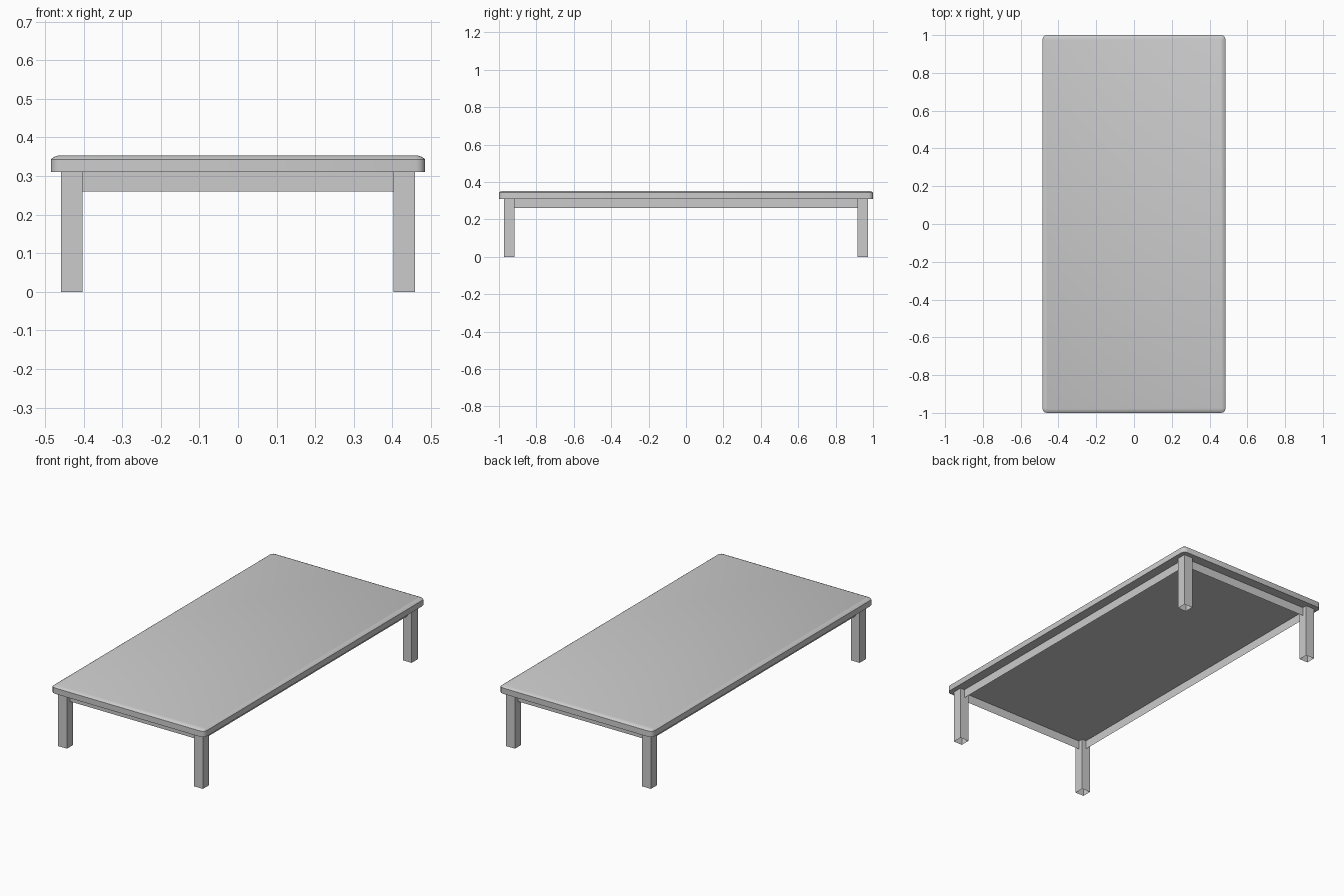
import bpy, bmesh

cube = bpy.data.objects.get("Cube")
if cube:
    bpy.data.objects.remove(cube)

grey = bpy.data.materials.new("plain grey")
grey.use_nodes = True
grey.diffuse_color = (0.6, 0.6, 0.6, 1)
grey.node_tree.nodes["Principled BSDF"].inputs["Base Color"].default_value = (0.6, 0.6, 0.6, 1)

HALF_X, HALF_Y = 0.485, 1.0
TOP_Z, UNDER_Z, APRON_Z = 0.353, 0.31, 0.26
LEG_IN_X, LEG_OUT_X = 0.403, 0.458
LEG_IN_Y, LEG_OUT_Y = 0.917, 0.972


def finish(name, bm):
    mesh = bpy.data.meshes.new(name)
    bm.to_mesh(mesh)
    bm.free()
    mesh.materials.append(grey)
    obj = bpy.data.objects.new(name, mesh)
    bpy.context.collection.objects.link(obj)
    return obj


def box(bm, low, high):
    verts = bmesh.ops.create_cube(bm, size=1)["verts"]
    for v in verts:
        v.co = [h if c > 0 else l for c, l, h in zip(v.co, low, high)]


# Table top: rounded vertical corners, then a shallow eased upper rim
bm = bmesh.new()
box(bm, (-HALF_X, -HALF_Y, UNDER_Z), (HALF_X, HALF_Y, TOP_Z))
corners = [e for e in bm.edges if abs(e.verts[0].co.z - e.verts[1].co.z) > 0.01]
bmesh.ops.bevel(bm, geom=corners, offset=0.024, segments=3, profile=0.5, affect='EDGES')
upper = max(bm.faces, key=lambda f: f.calc_center_median().z)
bmesh.ops.inset_region(bm, faces=[upper], thickness=0.008)
for v in {v for f in bm.faces if f is not upper for v in f.verts} - set(upper.verts):
    if v.co.z > UNDER_Z + 0.01:
        v.co.z = TOP_Z - 0.010
bmesh.ops.inset_region(bm, faces=[upper], thickness=0.012)
for v in {v for f in bm.faces if f is not upper for v in f.verts} - set(upper.verts):
    if v.co.z > TOP_Z - 0.005:
        v.co.z = TOP_Z - 0.004
table_top = finish("table_top", bm)
bpy.context.view_layer.objects.active = table_top
table_top.select_set(True)
bpy.ops.object.shade_smooth_by_angle(angle=0.9)
table_top.select_set(False)

# Four square legs, hollow at the foot
for y_name, sy in (("front", -1), ("back", 1)):
    for x_name, sx in (("right", -1), ("left", 1)):
        xs = sorted((sx * LEG_IN_X, sx * LEG_OUT_X))
        ys = sorted((sy * LEG_IN_Y, sy * LEG_OUT_Y))
        bm = bmesh.new()
        box(bm, (xs[0], ys[0], 0), (xs[1], ys[1], UNDER_Z))
        foot = min(bm.faces, key=lambda f: f.calc_center_median().z)
        bmesh.ops.delete(bm, geom=[foot], context='FACES_ONLY')
        finish(f"{y_name}_{x_name}_leg", bm)


# Thin aprons between the legs, centred on them
def apron(name, start, end):
    bm = bmesh.new()
    bm.faces.new([bm.verts.new((x, y, z)) for (x, y), z in
                  ((start, APRON_Z), (end, APRON_Z), (end, UNDER_Z), (start, UNDER_Z))])
    finish(name, bm)


mid_x = (LEG_IN_X + LEG_OUT_X) / 2
mid_y = (LEG_IN_Y + LEG_OUT_Y) / 2
apron("front_apron", (-LEG_IN_X, -mid_y), (LEG_IN_X, -mid_y))
apron("back_apron", (LEG_IN_X, mid_y), (-LEG_IN_X, mid_y))
apron("left_apron", (mid_x, -LEG_IN_Y), (mid_x, LEG_IN_Y))
apron("right_apron", (-mid_x, LEG_IN_Y), (-mid_x, -LEG_IN_Y))
